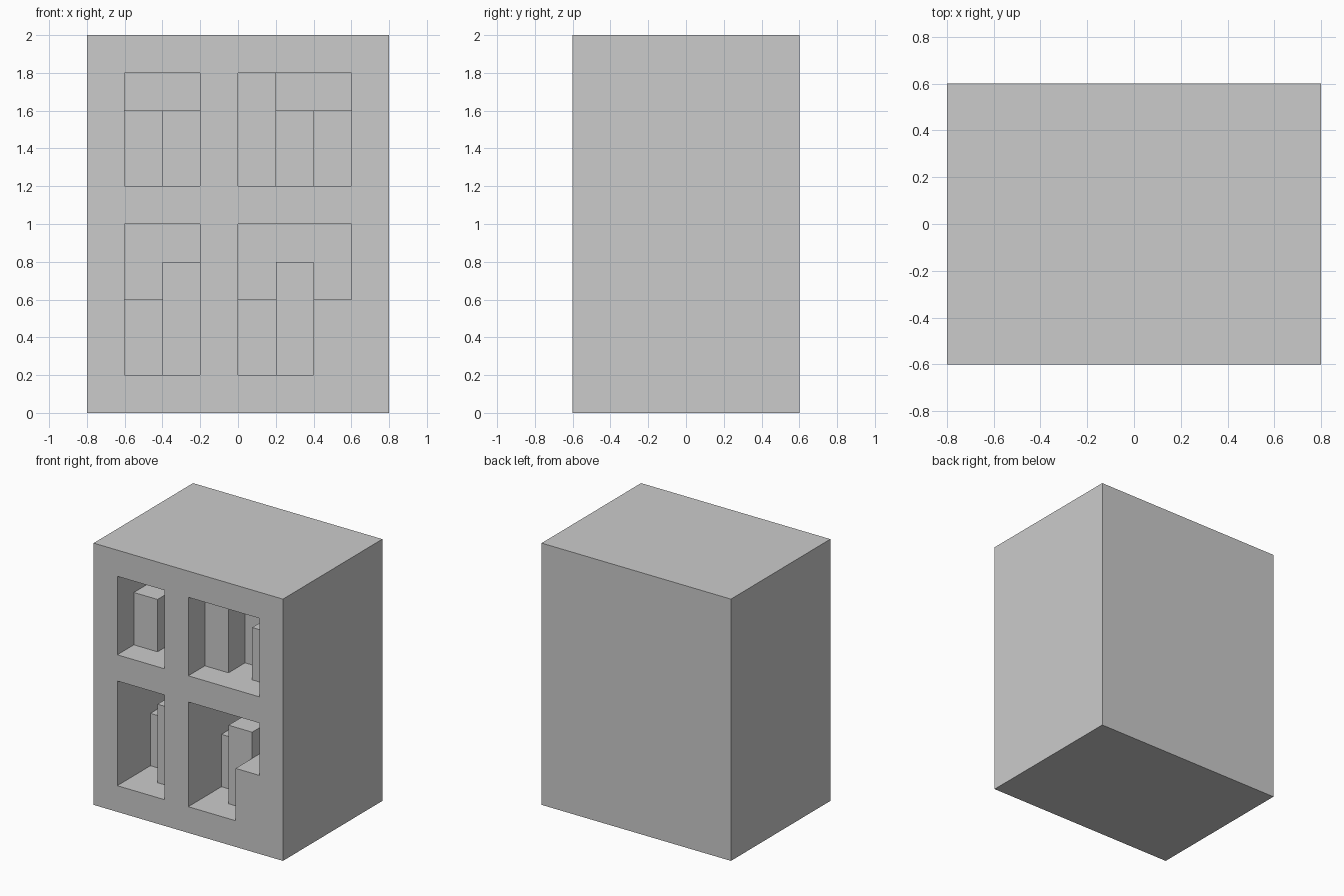
import bpy

if "Cube" in bpy.data.objects:
    bpy.data.objects.remove(bpy.data.objects["Cube"])

FRONT, BACK_PANEL = -0.6, 0.4


def box(name, x0, x1, y0, y1, z0, z1):
    """Axis-aligned box given by its limits."""
    bpy.ops.mesh.primitive_cube_add(size=1, location=((x0 + x1) / 2, (y0 + y1) / 2, (z0 + z1) / 2))
    ob = bpy.context.object
    ob.name = name
    ob.scale = (x1 - x0, y1 - y0, z1 - z0)
    bpy.ops.object.transform_apply(location=True, rotation=True, scale=True)
    return ob


# Solid bookcase body
bookcase = box("bookcase", -0.8, 0.8, -0.6, 0.6, 0, 2)

# Compartments: left, floor, height, then (book height, book front) per column
compartments = [
    ("upper_left", -0.6, 1.2, 0.6, [(0.4, -0.4), (0.4, -0.2)]),
    ("upper_right", 0.0, 1.2, 0.6, [(0.6, -0.4), (0.4, -0.2), (0.4, -0.4)]),
    ("lower_left", -0.6, 0.2, 0.8, [(0.4, -0.2), (0.6, -0.4)]),
    ("lower_right", 0.0, 0.2, 0.8, [(0.4, -0.2), (0.6, -0.4), (0.4, -0.6)]),
]

for name, left, floor, height, books in compartments:
    # Hollow out the compartment
    cutter = box(name + "_cutter", left, left + 0.2 * len(books),
                 FRONT - 0.1, BACK_PANEL, floor, floor + height)
    cutter.hide_render = True
    mod = bookcase.modifiers.new(name, 'BOOLEAN')
    mod.operation = 'DIFFERENCE'
    mod.solver = 'EXACT'
    mod.object = cutter
    bpy.context.view_layer.objects.active = bookcase
    bpy.ops.object.modifier_apply(modifier=mod.name)
    bpy.data.objects.remove(cutter)

    # Row of books standing on the shelf
    for i, (tall, front) in enumerate(books):
        x = left + 0.2 * i
        box(f"{name}_book_{i + 1}", x, x + 0.2, front, BACK_PANEL, floor, floor + tall)
